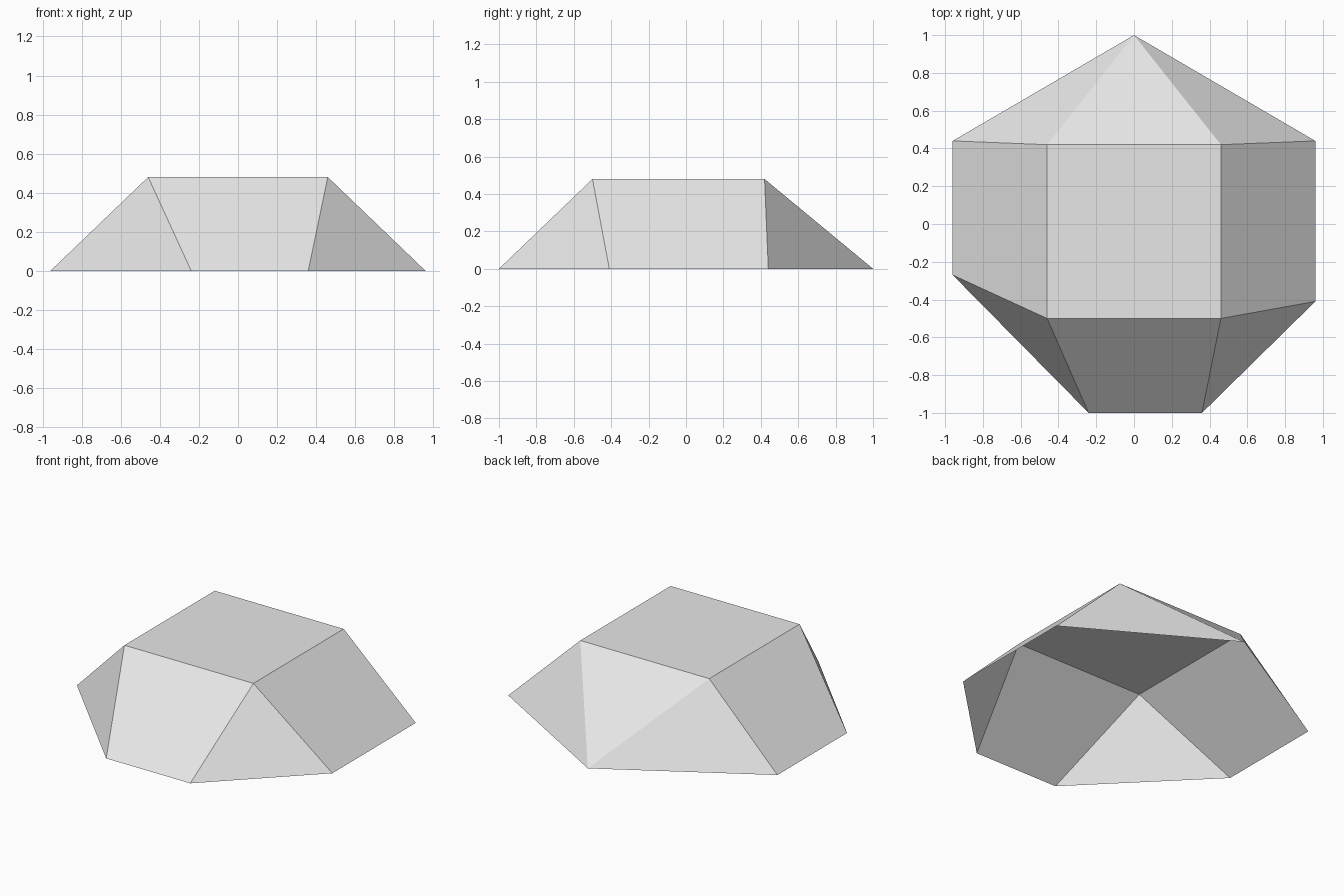
import bpy
import bmesh

cube = bpy.data.objects.get("Cube")
if cube:
    bpy.data.objects.remove(cube, do_unlink=True)

HEIGHT = 0.48

# Ground outline, counter-clockwise from the back tip
base_outline = [(0, 1), (-0.96, 0.44), (-0.96, -0.27), (-0.24, -1),
                (0.36, -1), (0.96, -0.41), (0.96, 0.44)]
# Flat top: back right, front right, front left, back left
top_outline = [(-0.46, 0.42), (-0.46, -0.5), (0.46, -0.5), (0.46, 0.42)]

# Single grey stone colour
stone = bpy.data.materials.new("stone_grey")
stone.use_nodes = True
grey = (0.8, 0.8, 0.8, 1)
stone.diffuse_color = grey
stone.node_tree.nodes["Principled BSDF"].inputs["Base Color"].default_value = grey

bm = bmesh.new()
base = [bm.verts.new((x, y, 0)) for x, y in base_outline]
top = [bm.verts.new((x, y, HEIGHT)) for x, y in top_outline]
tip, back_r, side_r, front_r, front_l, side_l, back_l = base
top_br, top_fr, top_fl, top_bl = top

# Top and the sloping facets around it; the underside stays open
bm.faces.new(top)
for facet in [
    (back_r, side_r, top_fr, top_br),      # right side
    (front_r, front_l, top_fl, top_fr),    # front
    (side_l, back_l, top_bl, top_fl),      # left side
    (side_r, front_r, top_fr),             # front corners
    (front_l, side_l, top_fl),
    (tip, back_r, top_br),                 # back facets
    (tip, top_br, top_bl),
    (back_l, tip, top_bl),
]:
    bm.faces.new(facet)

bmesh.ops.recalc_face_normals(bm, faces=bm.faces[:])
bm.normal_update()
if any(f.normal.z < 0 for f in bm.faces):
    bmesh.ops.reverse_faces(bm, faces=bm.faces[:])

mesh = bpy.data.meshes.new("rock_shell")
bm.to_mesh(mesh)
bm.free()
mesh.materials.append(stone)
rock = bpy.data.objects.new("rock_shell", mesh)
bpy.context.collection.objects.link(rock)
